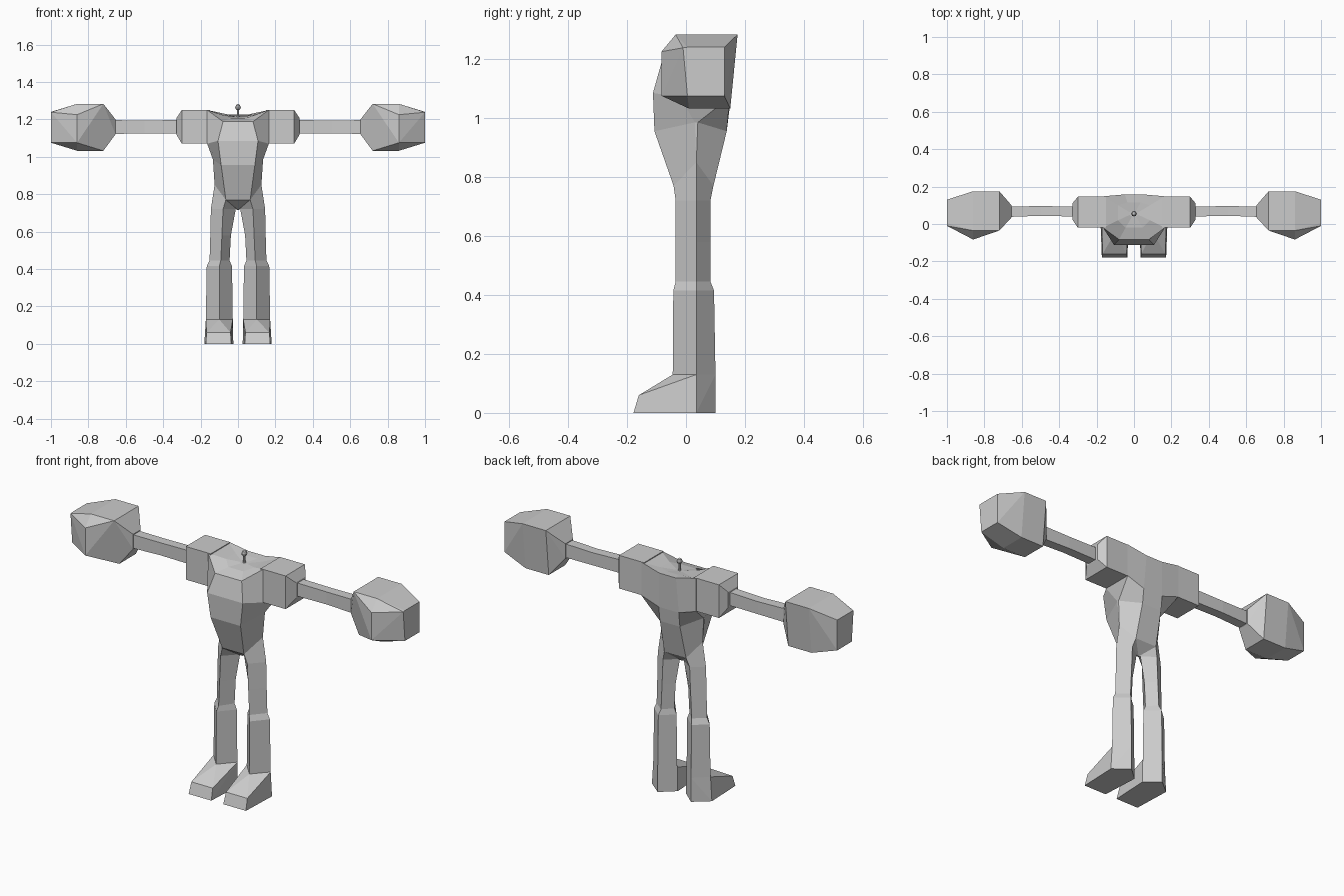
import bpy, bmesh, math
from mathutils import Vector

if "Cube" in bpy.data.objects:
    bpy.data.objects.remove(bpy.data.objects["Cube"], do_unlink=True)

grey = bpy.data.materials.new("plain grey")
grey.use_nodes = True
grey.diffuse_color = (0.6, 0.6, 0.6, 1)
grey.node_tree.nodes["Principled BSDF"].inputs["Base Color"].default_value = (0.6, 0.6, 0.6, 1)


def finish(name, bm, mirror=True):
    """Turn a bmesh into an object, optionally mirrored to the other side."""
    bmesh.ops.remove_doubles(bm, verts=bm.verts, dist=0.0005)
    bmesh.ops.recalc_face_normals(bm, faces=bm.faces)
    mesh = bpy.data.meshes.new(name)
    bm.to_mesh(mesh)
    bm.free()
    mesh.materials.append(grey)
    obj = bpy.data.objects.new(name, mesh)
    bpy.context.collection.objects.link(obj)
    if mirror:
        mod = obj.modifiers.new("mirror", "MIRROR")
        mod.use_mirror_merge = False
    return obj


def loft(name, rings, mirror=True):
    """Skin a run of rings that all have the same number of points."""
    bm = bmesh.new()
    rows = [[bm.verts.new(p) for p in ring] for ring in rings]
    n = len(rows[0])
    for a, b in zip(rows, rows[1:]):
        for i in range(n):
            j = (i + 1) % n
            bm.faces.new((a[i], a[j], b[j], b[i]))
    bm.faces.new(rows[0])
    if len({tuple(p) for p in rings[-1]}) > 2:
        bm.faces.new(rows[-1])
    return finish(name, bm, mirror)


def hull(name, points):
    """Wrap a faceted solid around a few corner points."""
    bm = bmesh.new()
    for p in points:
        bm.verts.new(p)
    out = bmesh.ops.convex_hull(bm, input=bm.verts)
    bmesh.ops.delete(bm, geom=list({v for v in out["geom_interior"] if isinstance(v, bmesh.types.BMVert)}),
                     context="VERTS")
    bmesh.ops.dissolve_limit(bm, angle_limit=math.radians(2), verts=bm.verts, edges=bm.edges)
    return finish(name, bm)


def box_ring(x, y0, y1, z0, z1):
    return [(x, y0, z0), (x, y1, z0), (x, y1, z1), (x, y0, z1)]


# Torso: each half ring runs front panel, shoulder front, shoulder back, back panel
halves = [
    [(.010, .040, 1.213), (.025, .048, 1.215), (.025, .064, 1.215), (.010, .070, 1.215)],
    [(.045, -.020, 1.207), (.085, .020, 1.224), (.085, .100, 1.226), (.035, .115, 1.222)],
    [(.080, -.083, 1.188), (.165, -.020, 1.250), (.165, .148, 1.250), (.050, .158, 1.225)],
    [(.107, -.112, 1.085), (.165, -.020, 1.070), (.165, .148, 1.070), (.060, .148, 1.035)],
    [(.090, -.107, .955), (.134, .030, .985), (.134, .040, .985), (.060, .138, .955)],
    [(.065, -.042, .770), (.125, .035, .850), (.125, .035, .850), (.065, .093, .770)],
    [(0, .035, .715)] * 4,
]
loft("torso", [h + [(-x, y, z) for x, y, z in reversed(h)] for h in halves], mirror=False)

# Shoulder blocks and thin arms
loft("shoulders", [box_ring(.150, -.020, .146, 1.07, 1.25),
                   box_ring(.300, -.020, .146, 1.07, 1.25),
                   box_ring(.330, .025, .110, 1.12, 1.205)])
loft("arms", [box_ring(.325, .040, .093, 1.125, 1.197),
              box_ring(.500, .044, .096, 1.125, 1.193),
              box_ring(.665, .038, .093, 1.122, 1.196)])

# Big fists with a raised knuckle ridge at the front
fist = box_ring(.655, .035, .100, 1.120, 1.200) + box_ring(1.0, .005, .130, 1.075, 1.240)
for x in (.72, .86):
    fist += [(x, -.035, 1.283), (x, .175, 1.283), (x, .150, 1.032), (x, .010, 1.032)]
fist += [(.86, -.083, 1.225), (.86, -.083, 1.075), (1.0, -.010, 1.238)]
hull("fists", fist)


# Legs: diamond rings given by outer, front and inner x, then front and back y
def diamond(z, outer, front, inner, y0, y1):
    return [(outer, .035, z), (front, y0, z), (inner, .035, z), (front, y1, z)]


hip = [(.125, .035, .850), (.065, -.042, .770), (0, .035, .715), (.065, .093, .770)]
ankle = diamond(.13, .172, .100, .028, -.045, .100)
loft("legs", [hip,
              diamond(.72, .145, .080, .012, -.035, .083),
              diamond(.58, .148, .086, .038, -.035, .083),
              diamond(.445, .152, .092, .045, -.035, .083),
              diamond(.415, .167, .100, .032, -.043, .095),
              ankle])

# Wedge feet
hull("feet", ankle + [(.168, -.160, .06), (.040, -.160, .06), (.172, -.178, 0), (.036, -.178, 0),
                      (.180, .035, 0), (.025, .035, 0), (.100, .100, 0)])

# Tiny head knob turned on a stem
profile = [(.009, 1.205), (.006, 1.222), (.006, 1.250), (.013, 1.256), (.015, 1.266), (.010, 1.277), (.003, 1.281)]
loft("head_knob", [[(r * math.cos(k * math.pi / 4), .055 + r * math.sin(k * math.pi / 4), z)
                    for k in range(8)] for r, z in profile], mirror=False)
